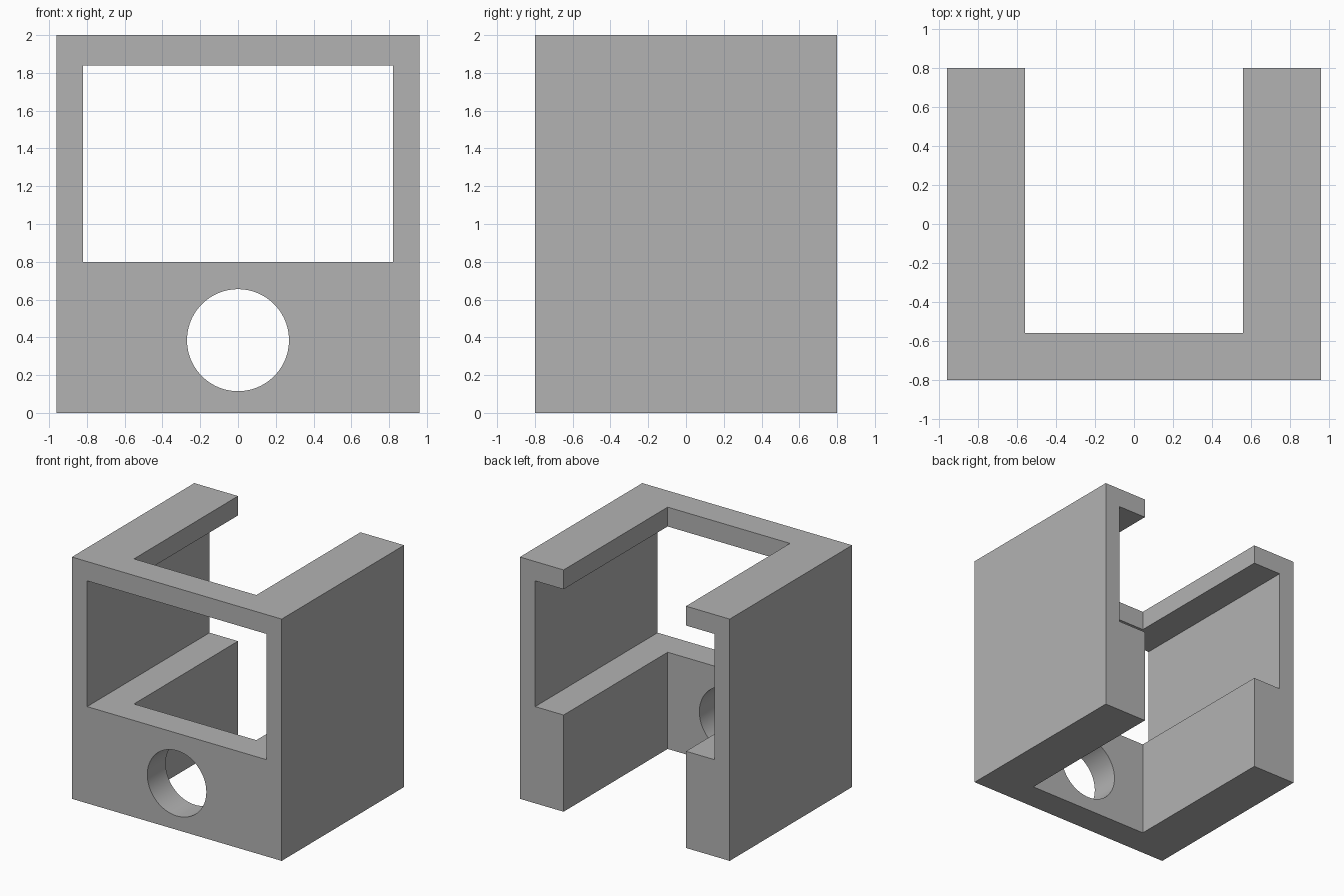
import bpy
import math

cube = bpy.data.objects.get("Cube")
if cube:
    bpy.data.objects.remove(cube, do_unlink=True)

# Single plain grey
grey = bpy.data.materials.new("plain_grey")
grey.use_nodes = True
colour = (0.45, 0.45, 0.45, 1)
grey.diffuse_color = colour
grey.node_tree.nodes["Principled BSDF"].inputs["Base Color"].default_value = colour


def box(name, low, high):
    centre = [(a + b) / 2 for a, b in zip(low, high)]
    bpy.ops.mesh.primitive_cube_add(size=1, location=centre)
    obj = bpy.context.object
    obj.name = name
    obj.scale = [b - a for a, b in zip(low, high)]
    bpy.ops.object.transform_apply(location=True, rotation=True, scale=True)
    obj.data.materials.append(grey)
    return obj


def cut(target, cutter):
    mod = target.modifiers.new(cutter.name, "BOOLEAN")
    mod.operation = "DIFFERENCE"
    mod.solver = "EXACT"
    mod.object = cutter
    bpy.context.view_layer.objects.active = target
    bpy.ops.object.modifier_apply(modifier=mod.name)
    bpy.data.objects.remove(cutter, do_unlink=True)


# Solid block
bracket = box("bracket_body", (-0.96, -0.8, 0), (0.96, 0.8, 2))

# Vertical slot open to the back, then the window through the full depth
cut(bracket, box("slot_cutter", (-0.56, -0.56, -1), (0.56, 1, 3)))
cut(bracket, box("window_cutter", (-0.82, -1, 0.8), (0.82, 1, 1.84)))

# Round hole through the lower front wall
bpy.ops.mesh.primitive_cylinder_add(vertices=96, radius=0.27, depth=0.6,
                                    location=(0, -0.7, 0.385),
                                    rotation=(math.pi / 2, 0, 0))
hole = bpy.context.object
hole.name = "hole_cutter"
hole.data.materials.append(grey)
cut(bracket, hole)

# Smooth the bore, keep the edges sharp
bpy.ops.object.select_all(action="DESELECT")
bracket.select_set(True)
bpy.context.view_layer.objects.active = bracket
bpy.ops.object.shade_smooth_by_angle(angle=math.radians(30))
